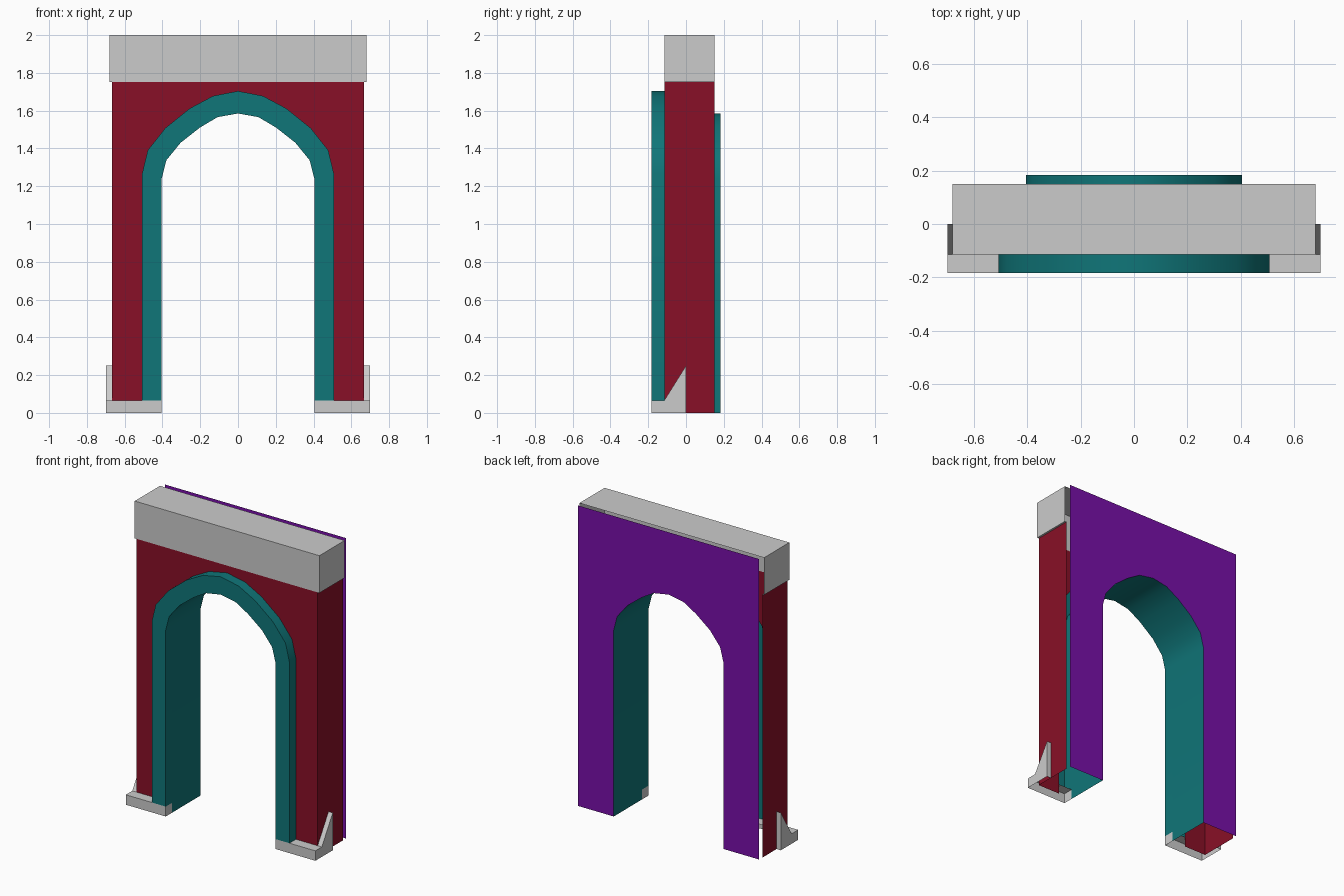
import bpy, math

if "Cube" in bpy.data.objects:
    bpy.data.objects.remove(bpy.data.objects["Cube"])

D = 0.183           # half depth of the whole model
F, R = -0.115, 0.15  # front and rear of the wall shell
W, X, L = 0.667, 0.698, 0.68   # half widths: wall, foot, lintel
B, T, H = 0.066, 1.752, 2.0    # foot top, wall top, full height


def material(name, rgb):
    m = bpy.data.materials.new(name)
    m.diffuse_color = (*rgb, 1)
    m.use_nodes = True
    m.node_tree.nodes["Principled BSDF"].inputs["Base Color"].default_value = m.diffuse_color
    return m


def make(name, faces, mat=None, mirror=False):
    """Object from a list of faces, each a list of points; shared points are merged."""
    index, polys = {}, []
    for face in faces:
        polys.append([index.setdefault(tuple(round(c, 4) for c in p), len(index))
                      for p in face])
    me = bpy.data.meshes.new(name)
    me.from_pydata(list(index), [], polys)
    ob = bpy.data.objects.new(name, me)
    bpy.context.collection.objects.link(ob)
    if mat:
        me.materials.append(mat)
    if mirror:
        ob.modifiers.new("mirror", 'MIRROR')
    return ob


def arch(half, foot):
    """Full outline, left foot to right foot, from the right half (foot upward)."""
    right = [(half[0][0], foot)] + half
    return [(-x, z) for x, z in right] + right[-2::-1]


def at(outline, y):
    return [(x, y, z) for x, z in outline]


def loft(rows):
    return [[a[i], b[i], b[i + 1], a[i + 1]]
            for a, b in zip(rows, rows[1:]) for i in range(len(a) - 1)]


def panel(outline, w, h, y):
    """Flat front-facing sheet around the arched opening."""
    return at(outline + [(w, 0), (w, h), (-w, h), (-w, 0)], y)


OUT = [(0.507, 1.27), (0.478, 1.39), (0.385, 1.508), (0.254, 1.613), (0.132, 1.678), (0, 1.704)]
INN = [(0.404, 1.241), (0.379, 1.338), (0.304, 1.43), (0.201, 1.511), (0.108, 1.566), (0, 1.585)]

red = material("red", (0.25, 0.005, 0.02))
teal = material("teal", (0.005, 0.18, 0.19))
purple = material("purple", (0.19, 0.005, 0.4))

# Wall shell: arched front and two sides, open at the back
faces = [panel(arch(OUT, 0), W, T, F)]
side = [(W, F, 0), (W, R, 0), (W, R, T), (W, F, T)]
faces += [side, [(-x, y, z) for x, y, z in reversed(side)]]
make("wall", faces, red)

# Rear panel
make("rear_panel", [panel(arch(INN, 0), W, H, D)[::-1]], purple)

# Arch casing: raised front band plus the tunnel lining
o, i, i0 = arch(OUT, B), arch(INN, B), arch(INN, 0)
casing = make("arch_casing",
              loft([at(o, F), at(o, -D), at(i, -D), at(i, F)]) + loft([at(i0, F), at(i0, D)]),
              teal)
bpy.context.view_layer.objects.active = casing
casing.select_set(True)
bpy.ops.object.shade_smooth_by_angle(angle=math.radians(30))

# Lintel: front, top, sides and a narrow lip below, open at the back
half = [
    [(0, F, T), (L, F, T), (L, F, H), (0, F, H)],
    [(0, F, H), (L, F, H), (L, R, H), (0, R, H)],
    [(L, F, T), (L, R, T), (L, R, H), (L, F, H)],
    [(W, F, T), (W, R, T), (L, R, T), (L, F, T)],
]
make("lintel", half, mirror=True)

# Feet: low block in front of each leg with a sloped fin on the outside
N = INN[0][0]
foot = [
    [(N, -D, 0), (X, -D, 0), (X, -D, B), (N, -D, B)],
    [(N, -D, B), (X, -D, B), (X, F, B), (N, F, B)],
    [(N, F, 0), (N, -D, 0), (N, -D, B), (N, F, B)],
    [(X, -D, 0), (X, 0, 0), (X, 0, 0.25), (X, F, B), (X, -D, B)],
    [(W, F, B), (X, F, B), (X, 0, 0.25), (W, 0, 0.25)],
    [(X, 0, 0), (W, 0, 0), (W, 0, 0.25), (X, 0, 0.25)],
]
make("feet", foot, mirror=True)
